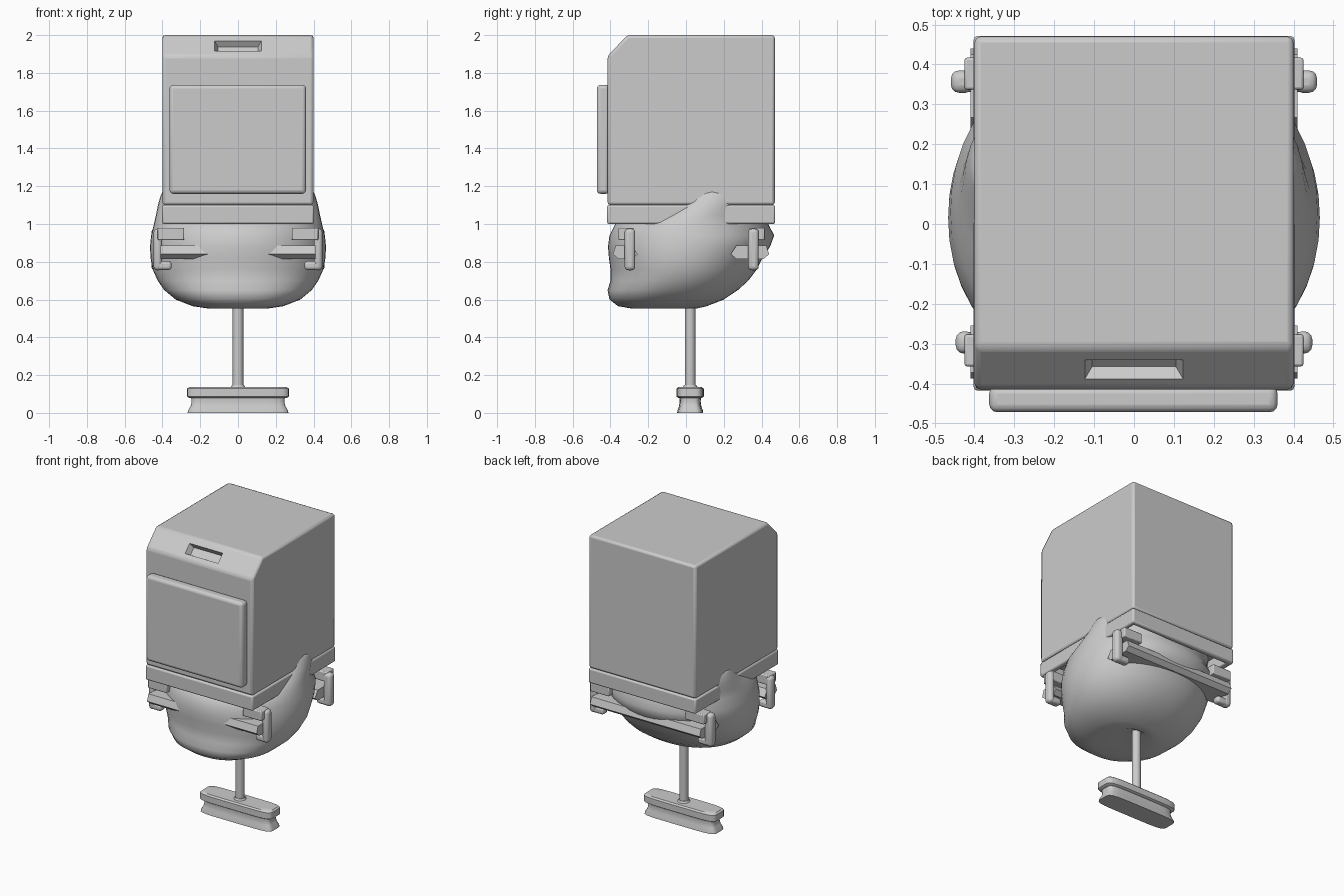
import bpy, bmesh, math

if "Cube" in bpy.data.objects:
    bpy.data.objects.remove(bpy.data.objects["Cube"])


def finish(name, bm, angle=35, bevel=0.0, segs=2):
    bmesh.ops.recalc_face_normals(bm, faces=bm.faces)
    me = bpy.data.meshes.new(name)
    bm.to_mesh(me)
    bm.free()
    ob = bpy.data.objects.new(name, me)
    bpy.context.collection.objects.link(ob)
    if bevel:
        m = ob.modifiers.new("bevel", 'BEVEL')
        m.width, m.segments, m.limit_method = bevel, segs, 'ANGLE'
    bpy.ops.object.select_all(action='DESELECT')
    ob.select_set(True)
    bpy.context.view_layer.objects.active = ob
    bpy.ops.object.shade_smooth_by_angle(angle=math.radians(angle))
    return ob


def box(name, x, y, z, bevel=0.0, segs=2):
    return extrude_x(name, [(y[0], z[0]), (y[1], z[0]), (y[1], z[1]), (y[0], z[1])],
                     x[0], x[1], bevel, segs)


def extrude_x(name, profile, x0, x1, bevel=0.0, segs=2):
    """Extrude a (y, z) profile along x."""
    bm = bmesh.new()
    rings = [[bm.verts.new((x, y, z)) for y, z in profile] for x in (x0, x1)]
    bridge(bm, rings)
    return finish(name, bm, 35, bevel, segs)


def bridge(bm, rings):
    n = len(rings[0])
    for a, b in zip(rings, rings[1:]):
        for i in range(n):
            bm.faces.new((a[i], a[(i + 1) % n], b[(i + 1) % n], b[i]))
    bm.faces.new(rings[0])
    bm.faces.new(rings[-1])


def loft(name, levels, n=32, angle=35):
    """Stack superellipse rings: (z, half x, y front, y back, exponent)."""
    bm = bmesh.new()
    rings = []
    for z, hx, y0, y1, e in levels:
        ring = []
        for i in range(n):
            t = 2 * math.pi * i / n
            c, s = math.cos(t), math.sin(t)
            r = (abs(c) ** e + abs(s) ** e) ** (-1 / e)
            ring.append(bm.verts.new((hx * c * r, (y0 + y1) / 2 + (y1 - y0) / 2 * s * r, z)))
        rings.append(ring)
    bridge(bm, rings)
    return finish(name, bm, angle)


# Cabinet with sloped front top edge
cabinet = extrude_x("cabinet", [(-0.415, 1.1), (0.47, 1.1), (0.47, 2.0), (-0.31, 2.0), (-0.415, 1.89)],
                    -0.4, 0.4, 0.015)

# Tapered grip recess cut into the slope
bm = bmesh.new()
d = math.hypot(0.105, 0.11)
along, norm = (0.105 / d, 0.11 / d), (-0.11 / d, 0.105 / d)
rings = []
for depth, hx, h in ((0.02, 0.134, 0.040), (-0.035, 0.105, 0.026)):
    rings.append([bm.verts.new((sx * hx,
                                -0.365 + along[0] * sh * h + norm[0] * depth,
                                1.9424 + along[1] * sh * h + norm[1] * depth))
                  for sx, sh in ((-1, -1), (1, -1), (1, 1), (-1, 1))])
bridge(bm, rings)
cutter = finish("grip_cutter", bm)
cutter.hide_render = True
cutter.hide_viewport = True
cut = cabinet.modifiers.new("grip", 'BOOLEAN')
cut.object, cut.operation, cut.solver = cutter, 'DIFFERENCE', 'EXACT'

# Front panel
box("front_panel", (-0.363, 0.36), (-0.472, -0.405), (1.16, 1.737), 0.02, 3)

# Hollow rim below the cabinet
bm = bmesh.new()
t = 0.035
loops = []
for z, i in ((1.0, 0), (1.1, 0), (1.1, t), (1.0, t)):
    loops.append([bm.verts.new((x * (0.402 - i), y, z)) for x, y in
                  ((-1, -0.418 + i), (1, -0.418 + i), (1, 0.472 - i), (-1, 0.472 - i))])
for a, b in zip(loops, loops[1:] + loops[:1]):
    for i in range(4):
        j = (i + 1) % 4
        bm.faces.new((a[i], a[j], b[j], b[i]))
finish("cabinet_rim", bm, 35, 0.01)

# Rounded jaw-like body, its sides rising past the rim
body = loft("jaw_body", [
    (0.565, 0.06, -0.16, 0.05, 2.0),
    (0.553, 0.16, -0.29, 0.06, 2.2),
    (0.565, 0.24, -0.36, 0.11, 2.3),
    (0.60, 0.33, -0.405, 0.20, 2.3),
    (0.65, 0.39, -0.415, 0.275, 2.2),
    (0.70, 0.425, -0.400, 0.33, 2.1),
    (0.76, 0.452, -0.400, 0.375, 2.1),
    (0.82, 0.463, -0.408, 0.405, 2.1),
    (0.88, 0.466, -0.413, 0.445, 2.1),
    (0.94, 0.46, -0.405, 0.467, 2.1),
    (1.00, 0.445, -0.375, 0.435, 2.1),
    (1.05, 0.434, -0.28, 0.425, 2.0),
    (1.10, 0.424, -0.18, 0.42, 2.0),
    (1.15, 0.41, -0.12, 0.40, 2.0),
    (1.18, 0.395, -0.08, 0.36, 2.0),
    (1.185, 0.30, 0.0, 0.30, 2.0)], 48, 80)

# Cross bars, each with a pair of end clamps
for tag, y0, y1, yc, out in (("front", -0.387, -0.255, -0.297, 0.447), ("back", 0.237, 0.44, 0.357, 0.459)):
    s = 1 if tag == "back" else -1
    a, b = (y0, y1) if s > 0 else (y1, y0)
    extrude_x(tag + "_bar", [(a, 0.84), (a + s * 0.03, 0.815), (b - s * 0.03, 0.815),
                             (b, 0.84), (b - s * 0.015, 0.885), (a + s * 0.03, 0.885)],
              -0.41, 0.41)
    for side, m in (("left", -1), ("right", 1)):
        def mx(p, q):
            return (m * p, m * q) if m > 0 else (m * q, m * p)
        pre = tag + "_" + side
        box(pre + "_clamp", mx(0.402, out), (yc - 0.028, yc + 0.028), (0.755, 0.975), 0.02, 3)
        box(pre + "_clamp_foot", mx(0.352, out - 0.01), (yc - 0.026, yc + 0.026), (0.757, 0.803), 0.015, 3)
        box(pre + "_clamp_bracket", mx(0.285, 0.425), (yc - s * -0.02 - 0.04, yc + s * 0.02 + 0.04),
            (0.915, 0.98), 0.006)

# Pole, collar and foot
py = 0.022
loft("pole", [(z, 0.028, py - 0.028, py + 0.028, 2) for z in (0.12, 0.62)], 16)
loft("pole_collar", [(0.13, 0.043, py - 0.043, py + 0.043, 2), (0.148, 0.032, py - 0.032, py + 0.032, 2)], 16)
loft("foot_top", [(z, 0.269 - i, py - 0.072 + i, py + 0.072 - i, 6)
                  for z, i in ((0.078, 0.012), (0.086, 0), (0.128, 0), (0.137, 0.01))], 48, 40)
loft("foot_sole", [(z, 0.269 - i, py - 0.07 + i * 0.6, py + 0.07 - i * 0.6, 6)
                   for z, i in ((0.0, 0.002), (0.012, 0.004), (0.035, 0.018), (0.06, 0.024), (0.085, 0.02))],
     48, 40)
